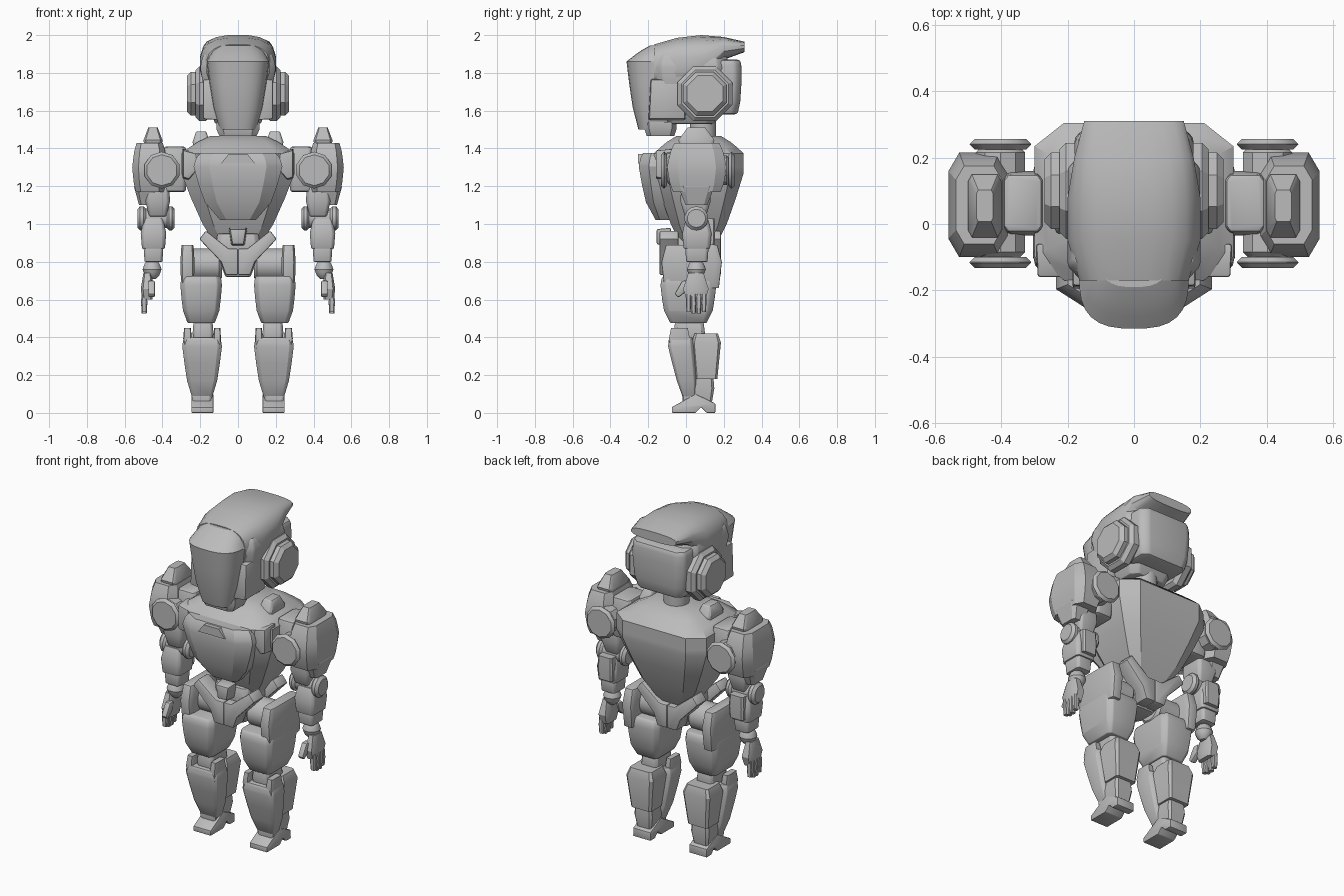
import bpy, bmesh, math
from mathutils import Vector

cube = bpy.data.objects.get("Cube")
if cube:
    bpy.data.objects.remove(cube, do_unlink=True)

# One plain grey finish for every part
grey = bpy.data.materials.new("plain_grey")
grey.use_nodes = True
grey.diffuse_color = (0.5, 0.5, 0.5, 1)
grey.node_tree.nodes["Principled BSDF"].inputs["Base Color"].default_value = grey.diffuse_color


def place(axis, distance, a, b):
    """Put a cross-section point (a, b) at a distance along an axis."""
    return Vector({"x": (distance, a, b), "y": (a, distance, b), "z": (a, b, distance)}[axis])


def build(name, axis, sections, bevel=0.0):
    """Skin (distance, outline) sections, cap, bevel and shade; mirror parts lying on the left."""
    bm = bmesh.new()
    rows = [[bm.verts.new(place(axis, distance, a, b)) for a, b in points]
            for distance, points in sections]
    for low, high in zip(rows, rows[1:]):
        for i in range(len(low)):
            j = (i + 1) % len(low)
            bm.faces.new((low[i], low[j], high[j], high[i]))
    bm.faces.new(rows[0])
    bm.faces.new(rows[-1])
    bmesh.ops.recalc_face_normals(bm, faces=bm.faces)
    one_sided = min(vert.co.x for vert in bm.verts) >= 0
    if bevel:
        sharp = [edge for edge in bm.edges if edge.calc_face_angle(0) > math.radians(35)]
        bmesh.ops.bevel(bm, geom=sharp, offset=bevel, segments=2, profile=0.5,
                        affect="EDGES", clamp_overlap=True)
    mesh = bpy.data.meshes.new(name)
    bm.to_mesh(mesh)
    bm.free()
    mesh.materials.append(grey)
    obj = bpy.data.objects.new(name, mesh)
    bpy.context.collection.objects.link(obj)
    bpy.ops.object.select_all(action="DESELECT")
    obj.select_set(True)
    bpy.context.view_layer.objects.active = obj
    bpy.ops.object.shade_smooth_by_angle(angle=math.radians(28))
    if one_sided:
        obj.modifiers.new("Mirror", "MIRROR")


def rounded(centre, half, sides, power):
    """Superellipse filling a rectangle; eight sides give a chamfered box."""
    def wave(value):
        return math.copysign(abs(value) ** (2 / power), value)
    reach = wave(math.cos(math.pi / sides))
    angles = [math.tau * (i + 0.5) / sides for i in range(sides)]
    return [(centre[0] + half[0] * wave(math.cos(angle)) / reach,
             centre[1] + half[1] * wave(math.sin(angle)) / reach) for angle in angles]


def block(name, x, y, z, bottom=.9, top=.9, belly=.5, curve=1, bottom_shift=0, top_shift=0,
          sides=8, power=7, bevel=0.0):
    """Chamfered box, full size at the belly height, scaled and shifted in y towards both ends."""
    steps = 1 if curve == 1 else 3
    height = z[1] - z[0]
    sections = []
    for i in range(-steps, steps + 1):
        fullness = 1 - abs(i) / steps
        if i < 0:
            end, shift, level = bottom, bottom_shift, z[0] + belly * height * fullness
        else:
            end, shift, level = top, top_shift, z[1] - (1 - belly) * height * fullness
        scale = end + (1 - end) * fullness ** curve
        centre = (sum(x) / 2, sum(y) / 2 + shift * (1 - fullness))
        half = ((x[1] - x[0]) / 2 * scale, (y[1] - y[0]) / 2 * scale)
        sections.append((level, rounded(centre, half, sides, power)))
    build(name, "z", sections, bevel)


def wheel(name, axis, centre, radius, span, lip=.015, sides=10):
    """Disc or rod with chamfered rims."""
    low, high = span
    rims = [(low, radius - lip), (low + lip, radius), (high - lip, radius), (high, radius - lip)]
    build(name, axis, [(level, rounded(centre, (r, r), sides, 2)) for level, r in rims])


def prism(name, axis, points, span, shrink=1.0, bevel=.008):
    """Extrude an outline, scaling the far end about its middle."""
    middle = sum((Vector(point) for point in points), Vector((0, 0))) / len(points)
    far = [middle.lerp(Vector(point), shrink) for point in points]
    build(name, axis, [(span[0], points), (span[1], far)], bevel)


# Head: visor, core, skull, jaw, cheeks and ears
block("visor", x=(-.165, .165), y=(-.315, 0), z=(1.5, 1.945), bottom=.6, top=.65, belly=.81,
      curve=.65, top_shift=.07, sides=28, power=2.8)
block("head_core", x=(-.2, .2), y=(-.19, .23), z=(1.53, 1.9), bottom=.6, belly=.8, curve=.6,
      power=5, bevel=.01)
block("skull_back", x=(-.18, .18), y=(0, .295), z=(1.58, 1.87), bottom=.85, top=.95, belly=.7,
      curve=.4, bevel=.015)
block("jaw", x=(-.115, .115), y=(-.22, -.05), z=(1.465, 1.54), bottom=.85, top=1, power=5)
prism("cheek_guard", "x", [(-.2, 1.55), (0, 1.55), (0, 1.77), (-.19, 1.77)], span=(.1, .185), shrink=.95)
for part, radius, span in (("ear_housing", .145, (.15, .225)), ("ear_cap", .115, (.2, .27))):
    wheel(part, "x", (.1, 1.69), radius, span, lip=.02, sides=8)
wheel("neck", "z", (0, .09), .07, span=(1.4, 1.62), sides=16)

# Crown shell: arched sections given by depth, half width, underside and ridge
crown = [(-.17, .165, 1.72, 1.95), (-.05, .2, 1.7, 1.985), (.08, .2, 1.7, 2), (.2, .18, 1.87, 1.99),
         (.31, .15, 1.91, 1.965)]
build("crown", "y", [(depth, rounded((0, (under + ridge) / 2), (half, (ridge - under) / 2), 20, 2.8))
                     for depth, half, under, ridge in crown])

# Torso: tapering body, shoulder yoke and a raised chest shield
block("torso", x=(-.3, .3), y=(-.17, .305), z=(.86, 1.37), bottom=.32, top=1, belly=.8,
      curve=.75, power=5)
block("shoulder_yoke", x=(-.3, .3), y=(-.17, .305), z=(1.3, 1.465), bottom=1, top=.5, belly=.45,
      curve=.8, power=5)
block("chest_shield", x=(-.235, .235), y=(-.25, .05), z=(1.02, 1.375), bottom=.4, top=.85, belly=.8,
      curve=.5, power=4)
prism("chest_notch", "y", [(-.09, 1.32), (-.05, 1.37), (.05, 1.37), (.09, 1.32)], span=(-.15, -.255), bevel=0)
prism("collar_plate", "y", [(.15, 1.36), (.295, 1.4), (.295, 1.24), (.26, 1.23)], span=(-.06, -.16), shrink=.9)
block("collar_block", x=(.15, .24), y=(-.03, .12), z=(1.38, 1.49), top=.6, belly=.5, bevel=.006)

# Pelvis: crotch wedge, belt straps front and rear, buckle
block("pelvis", x=(-.12, .12), y=(-.09, .15), z=(.72, .95), bottom=.55, belly=.6, bevel=.006)
strap = [(0, .87), (.05, .87), (.17, .965), (.205, .92), (.09, .8), (.065, .73), (0, .73)]
for part, span in (("front_strap", (-.04, -.14)), ("rear_strap", (.09, .185))):
    prism(part, "y", strap, span)
prism("buckle", "y", [(-.05, .98), (.05, .98), (.035, .885), (-.035, .885)], span=(-.08, -.155), shrink=.85)

# Shoulders
block("shoulder_block", x=(.27, .4), y=(-.035, .16), z=(1.17, 1.41), bevel=.012)
for part, radius, span in (("pivot_rod", .075, (-.1, .23)), ("front_pivot", .093, (-.132, -.1)),
                           ("rear_pivot", .093, (.225, .256))):
    wheel(part, "y", (.403, 1.285), radius, span)
block("shoulder_armour", x=(.375, .56), y=(-.1, .215), z=(1.17, 1.43), bottom=.8, top=.75, belly=.5,
      curve=.6, power=4)
block("shoulder_flap", x=(.42, .55), y=(-.04, .15), z=(1.1, 1.22), bottom=.6, belly=.8, power=5)
block("shoulder_crest", x=(.4, .5), y=(-.04, .15), z=(1.4, 1.51), top=.5, belly=.4)

# Arms
block("upper_arm", x=(.36, .49), y=(-.03, .13), z=(1.04, 1.24), bottom=.7, belly=.4, bevel=.006)
for part, radius, span in (("elbow_rod", .05, (.35, .52)), ("inner_elbow", .062, (.335, .38)),
                           ("outer_elbow", .062, (.485, .533))):
    wheel(part, "x", (.055, 1.03), radius, span, sides=14)
block("forearm", x=(.38, .515), y=(-.02, .135), z=(.87, 1.03), top=.75, belly=.5, bevel=.005)
block("forearm_cuff", x=(.395, .5), y=(-.005, .12), z=(.8, .9), belly=.8, bevel=.005)
block("elbow_guard", x=(.39, .49), y=(.08, .155), z=(.89, 1.03))
block("wrist", x=(.405, .505), y=(.005, .105), z=(.71, .81), bottom=.4, top=.4, curve=.5, sides=16, power=2)
block("palm", x=(.445, .515), y=(-.015, .12), z=(.6, .74), bottom=.75, top=.6, belly=.4, power=4)
for i in range(4):
    near = .027 * i
    tip = .52 + .01 * abs(i - 1.5)
    block(f"finger_{i + 1}", x=(.48, .513), y=(near, near + .027), z=(tip, .63), bottom=.8, power=4)
prism("thumb", "x", [(.02, .7), (-.02, .7), (-.06, .63), (-.04, .61), (.01, .65)], span=(.44, .475))

# Hips and thighs
wheel("hip_joint", "x", (.03, .785), .085, span=(.085, .25), sides=20)
block("thigh", x=(.085, .305), y=(-.135, .16), z=(.475, .725), bottom=.65, belly=.8, curve=.4, bevel=.006)
block("thigh_plate", x=(.23, .305), y=(-.13, .19), z=(.66, .89), top=.85, belly=.6, bevel=.006)

# Knees and shins
block("knee", x=(.13, .24), y=(-.065, .1), z=(.36, .49), bevel=.006)
block("shin_guard", x=(.085, .295), y=(-.095, .04), z=(.08, .4), bottom=.5, belly=.85, curve=.6,
      bottom_shift=.045, bevel=.004)
for part, span in (("inner_knee_ear", (.09, .13)), ("outer_knee_ear", (.245, .29))):
    block(part, x=span, y=(-.09, .02), z=(.34, .45), top=.8)
block("calf", x=(.1, .28), y=(.03, .185), z=(.18, .42), bottom=.75, top=.8, belly=.8, power=9)
block("shin_core", x=(.14, .24), y=(-.02, .1), z=(.08, .4), bottom=.8)

# Ankles and feet
block("ankle_guard", x=(.13, .25), y=(.03, .15), z=(.06, .2), bottom=.8)
block("ankle_cuff", x=(.14, .245), y=(-.02, .04), z=(.06, .11))
prism("foot", "x", [(-.075, 0), (-.075, .03), (.05, .1), (.155, .05), (.155, 0), (.11, 0), (.08, .03), (.05, 0)],
      span=(.13, .247), bevel=.004)
